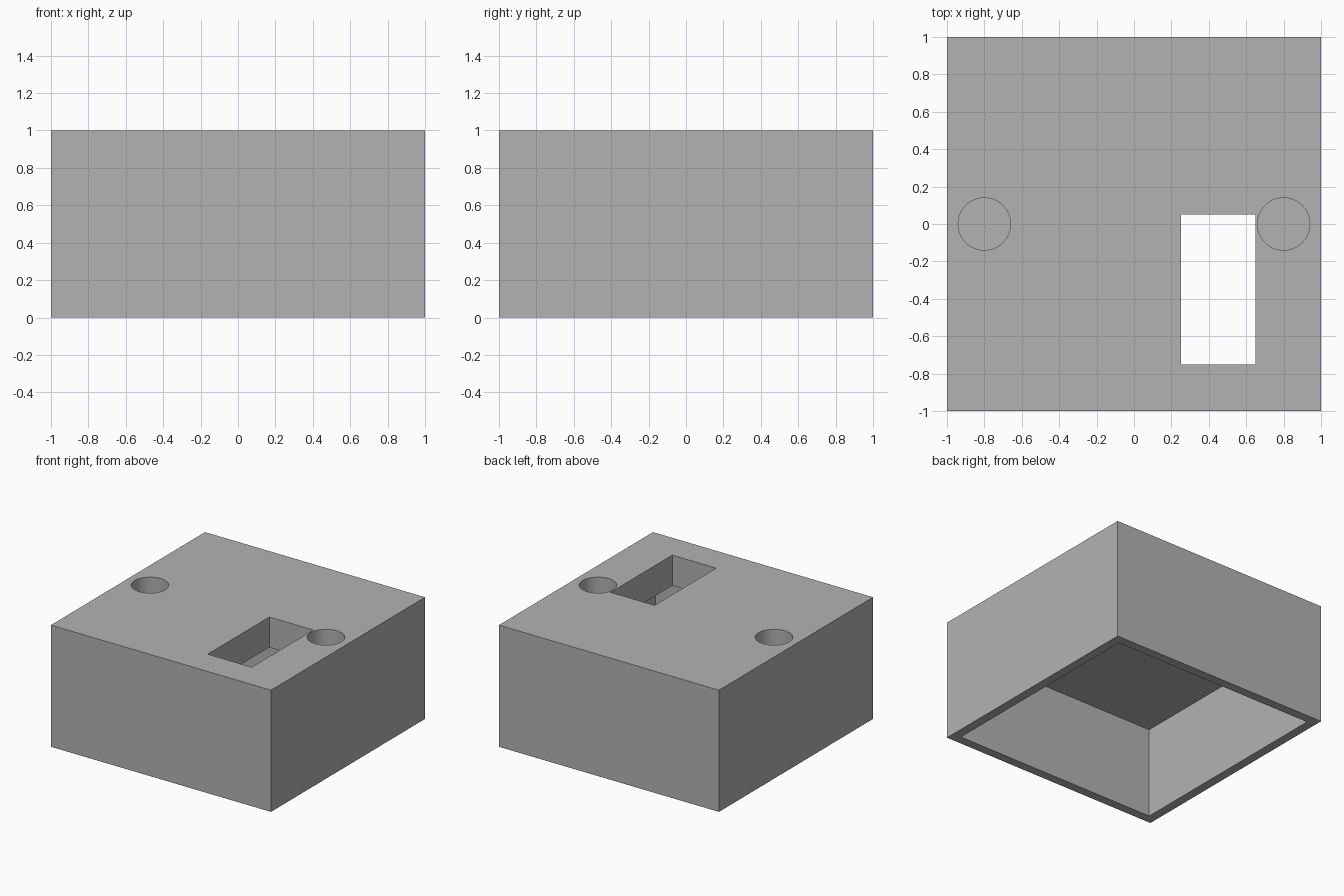
import bpy
from mathutils import Vector

cube = bpy.data.objects.get("Cube")
if cube:
    bpy.data.objects.remove(cube, do_unlink=True)

grey = bpy.data.materials.new("plain_grey")
grey.use_nodes = True
colour = (0.45, 0.45, 0.45, 1)
grey.diffuse_color = colour
grey.node_tree.nodes["Principled BSDF"].inputs["Base Color"].default_value = colour


def finish(obj, name):
    obj.name = name
    obj.data.materials.append(grey)
    return obj


def box(name, low, high):
    """Box between two opposite corners."""
    low, high = Vector(low), Vector(high)
    bpy.ops.mesh.primitive_cube_add(size=1, location=(low + high) / 2)
    obj = bpy.context.object
    obj.scale = high - low
    bpy.ops.object.transform_apply(location=False, rotation=False, scale=True)
    return finish(obj, name)


def cut(target, cutter):
    """Subtract the cutter and keep it hidden."""
    mod = target.modifiers.new(cutter.name, 'BOOLEAN')
    mod.operation = 'DIFFERENCE'
    mod.solver = 'EXACT'
    mod.object = cutter
    bpy.context.view_layer.objects.active = target
    bpy.ops.object.modifier_apply(modifier=mod.name)
    cutter.hide_render = True
    cutter.hide_set(True)


wall, plate, socket_depth = 0.075, 0.25, 0.15
inner = 1 - wall

# Outer block, hollowed from below
housing = box("housing", (-1, -1, 0), (1, 1, 1))
cut(housing, box("cavity_cutter", (-inner, -inner, -0.2), (inner, inner, 1 - plate)))

# Rectangular slot through the top plate
cut(housing, box("slot_cutter", (0.25, -0.75, 0.6), (0.65, 0.05, 1.2)))

# Blind round sockets on either side
for side, x in (("right", -0.8), ("left", 0.8)):
    bpy.ops.mesh.primitive_cylinder_add(
        vertices=64, radius=0.14, depth=2 * socket_depth, location=(x, 0, 1))
    cut(housing, finish(bpy.context.object, side + "_socket_cutter"))

# Crisp edges with smooth socket walls
bpy.ops.object.select_all(action='DESELECT')
housing.select_set(True)
bpy.context.view_layer.objects.active = housing
bpy.ops.object.shade_smooth_by_angle()
